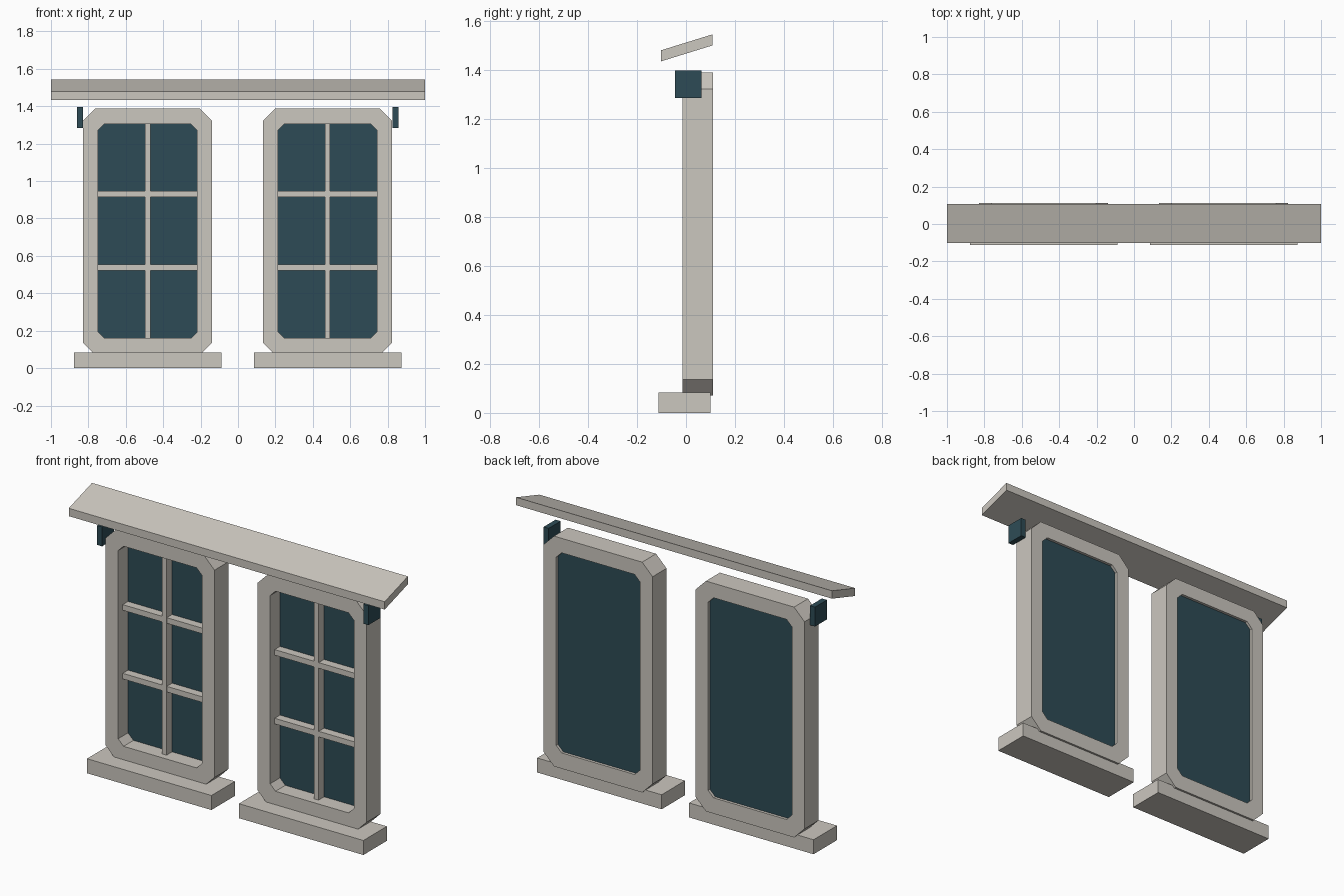
import bpy, bmesh

if "Cube" in bpy.data.objects:
    bpy.data.objects.remove(bpy.data.objects["Cube"])


def material(name, rgb):
    m = bpy.data.materials.new(name)
    m.diffuse_color = (*rgb, 1)
    m.use_nodes = True
    m.node_tree.nodes["Principled BSDF"].inputs["Base Color"].default_value = m.diffuse_color
    return m


STONE = material("pale stone", (0.60, 0.57, 0.52))
TEAL = material("dark teal", (0.027, 0.071, 0.092))


def finish(bm, name, mat):
    bmesh.ops.recalc_face_normals(bm, faces=bm.faces)
    mesh = bpy.data.meshes.new(name)
    bm.to_mesh(mesh)
    bm.free()
    mesh.materials.append(mat)
    obj = bpy.data.objects.new(name, mesh)
    bpy.context.collection.objects.link(obj)
    return obj


def box(name, x, y, z, mat):
    bm = bmesh.new()
    bmesh.ops.create_cube(bm, size=1)
    for v in bm.verts:
        for i, (lo, hi) in enumerate((x, y, z)):
            v.co[i] = lo if v.co[i] < 0 else hi
    return finish(bm, name, mat)


def octagon(cx, hw, z0, z1, c):
    """Rectangle outline with corners cut by c."""
    l, r = cx - hw, cx + hw
    return [(l + c, z0), (r - c, z0), (r, z0 + c), (r, z1 - c),
            (r - c, z1), (l + c, z1), (l, z1 - c), (l, z0 + c)]


def ring(name, outer, inner, y0, y1, mat):
    """Frame between two outlines, with depth from y0 to y1."""
    bm = bmesh.new()
    loops = [[bm.verts.new((x, y, z)) for x, z in pts]
             for pts, y in ((outer, y0), (outer, y1), (inner, y1), (inner, y0))]
    n = len(outer)
    for k in range(4):
        a, b = loops[k], loops[(k + 1) % 4]
        for i in range(n):
            j = (i + 1) % n
            bm.faces.new((a[i], a[j], b[j], b[i]))
    return finish(bm, name, mat)


def prism(name, pts, axis, lo, hi, mat):
    """Outline extruded along x (pts are y, z) or along y (pts are x, z)."""
    bm = bmesh.new()
    place = (lambda p, t: (t, *p)) if axis == "x" else (lambda p, t: (p[0], t, p[1]))
    a, b = ([bm.verts.new(place(p, t)) for p in pts] for t in (lo, hi))
    bm.faces.new(a)
    bm.faces.new(b)
    for i in range(len(pts)):
        j = (i + 1) % len(pts)
        bm.faces.new((a[i], a[j], b[j], b[i]))
    return finish(bm, name, mat)


# Two matching windows
for side, cx in (("left", -0.483), ("right", 0.479)):
    opening = octagon(cx, 0.265, 0.16, 1.305, 0.034)
    ring(side + "_window_frame", octagon(cx, 0.345, 0.07, 1.388, 0.066),
         opening, -0.015, 0.111, STONE)
    prism(side + "_glass", opening, "y", 0.074, 0.095, TEAL)
    box(side + "_sill", (cx - 0.394, cx + 0.394), (-0.113, 0.099), (0, 0.083), STONE)
    # Glazing bars
    box(side + "_upright_bar", (cx - 0.015, cx + 0.014), (0.024, 0.076), (0.16, 1.305), STONE)
    for level, z in (("lower", 0.537), ("upper", 0.93)):
        box(f"{side}_{level}_cross_bar", (cx - 0.265, cx + 0.265), (0.026, 0.076),
            (z - 0.016, z + 0.016), STONE)

# Small brackets on the outer sides of the frames
for side, x in (("left", (-0.861, -0.829)), ("right", (0.825, 0.857))):
    box(side + "_bracket", x, (-0.045, 0.063), (1.285, 1.396), TEAL)

# Sloping canopy above both windows
prism("canopy", [(-0.102, 1.434), (0.108, 1.499), (0.108, 1.544), (-0.102, 1.479)],
      "x", -1, 1, STONE)
